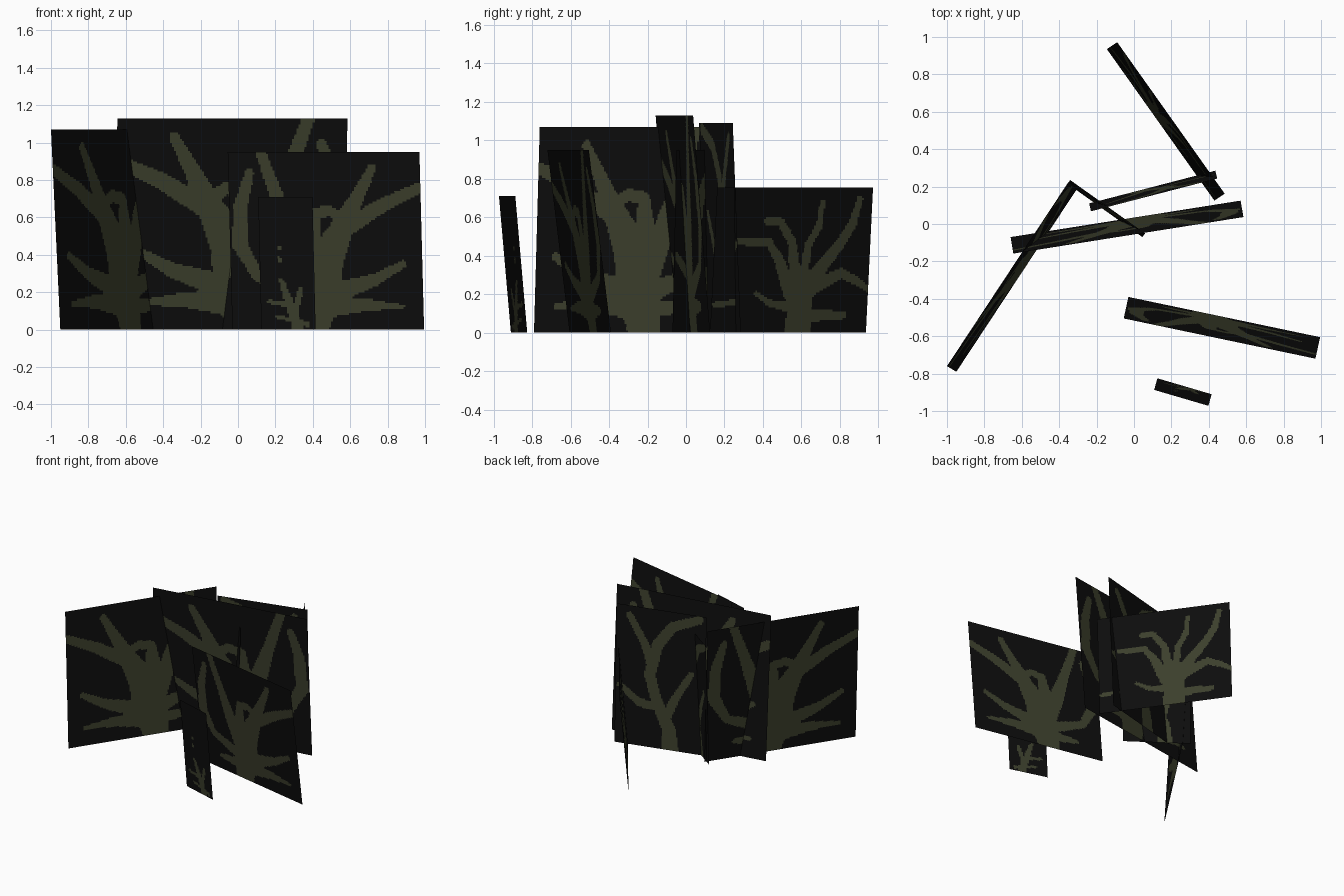
import bpy
import math


def material(name, rgb):
    m = bpy.data.materials.new(name)
    m.diffuse_color = (*rgb, 1)
    return m


black = material("black_backing", (0.004, 0.004, 0.004))
olive = material("dark_olive", (0.045, 0.050, 0.025))

# Branch drawings: strokes of (u, v, half width), as fractions of the card
BROAD = [
    [(.42, 0, .09), (.45, .2, .13), (.5, .4, .10), (.6, .6, .06), (.67, .75, .04), (.75, .91, .025)],
    [(.60, .57, .05), (.8, .7, .04), (1, .8, .03)],
    [(.52, .20, .06), (.75, .28, .035), (.9, .37, .02)],
    [(.52, .13, .06), (.70, .14, .035), (.89, .13, .012)],
    [(.60, .62, .03), (.52, .67, .03), (.44, .65, .035), (.42, .45, .06)],
    [(.42, .30, .09), (.33, .5, .06), (.26, .72, .04), (.17, 1, .03)],
    [(.38, .20, .05), (.14, .3, .03), (.05, .48, .045), (.06, .7, .04), (.11, .88, .025)],
    [(.40, .12, .05), (.2, .12, .02)],
]
SPREADING = [
    [(.56, 0, .11), (.57, .25, .10), (.55, .38, .05)],
    [(.50, .28, .06), (.42, .5, .04), (.35, .62, .03), (.16, .63, .025)],
    [(.53, .35, .05), (.5, .62, .035), (.42, .76, .03), (.33, .77, .025)],
    [(.58, .35, .04), (.6, .6, .03), (.67, .74, .03), (.68, .9, .02)],
    [(.62, .35, .06), (.8, .6, .04), (.88, .75, .035), (.92, .92, .025)],
    [(.62, .30, .06), (.82, .41, .035), (.92, .36, .03), (1, .3, .02)],
    [(.50, .18, .04), (.38, .2, .025), (.28, .27, .015)],
    [(.02, .19, .02), (.14, .21, .02)],
    [(.60, .12, .05), (.85, .12, .025)],
]
UPRIGHT = [
    [(.62, 0, .06), (.6, .15, .05), (.46, .34, .04), (.38, .52, .04), (.46, .74, .04),
     (.62, .89, .035), (.92, .97, .03)],
    [(.39, .60, .03), (.32, .74, .03), (.15, .93, .025)],
    [(.48, .30, .035), (.27, .31, .03), (.05, .42, .02)],
    [(.56, .22, .035), (.66, .37, .03), (.84, .57, .02)],
]
TWIG = [
    [(.68, 0, .045), (.55, .18, .035), (.42, .33, .025), (.38, .37, .015)],
    [(.15, .21, .015), (.5, .19, .025)],
    [(.74, .30, .02), (.6, .10, .03)],
    [(.30, .10, .015), (.85, .04, .02)],
    [(.37, .52, .01), (.37, .54, .01)],
    [(.37, .61, .01), (.37, .63, .01)],
]


def on_stroke(x, y, segs):
    for ax, ay, ar, dx, dy, dr, d2 in segs:
        t = ((x - ax) * dx + (y - ay) * dy) / d2
        t = min(1, max(0, t))
        r = ar + t * dr
        if (x - ax - t * dx) ** 2 + (y - ay - t * dy) ** 2 < r * r:
            return True
    return False


def card(name, start, end, lean, height, strokes, cell=0.011):
    """Leaning flat card; its bottom edge runs start -> end, top shifted by lean."""
    ex, ey = end[0] - start[0], end[1] - start[1]
    width = math.hypot(ex, ey)
    nu, nv = round(width / cell), round(height / cell)
    segs = []
    for s in strokes:
        for (u0, v0, r0), (u1, v1, r1) in zip(s, s[1:]):
            dx, dy = (u1 - u0) * width, (v1 - v0) * height
            segs.append((u0 * width, v0 * height, r0 * height, dx, dy,
                         (r1 - r0) * height, dx * dx + dy * dy))
    verts, faces, mats = [], [], []
    for j in range(nv + 1):
        for i in range(nu + 1):
            u, v = i / nu, j / nv
            verts.append((start[0] + ex * u + lean[0] * v,
                          start[1] + ey * u + lean[1] * v, height * v))
    for j in range(nv):
        for i in range(nu):
            a = j * (nu + 1) + i
            faces.append((a, a + 1, a + nu + 2, a + nu + 1))
            x, y = (i + .5) / nu * width, (j + .5) / nv * height
            mats.append(int(on_stroke(x, y, segs)))
    me = bpy.data.meshes.new(name)
    me.from_pydata(verts, [], faces)
    me.materials.append(black)
    me.materials.append(olive)
    me.polygons.foreach_set("material_index", mats)
    me.update()
    bpy.context.collection.objects.link(bpy.data.objects.new(name, me))


# Broad branch cards
card("centre_branch_card", (.570, .125), (-.660, -.070), (.015, -.088), 1.13, BROAD)
card("left_branch_card", (-.300, .195), (-.950, -.790), (-.050, .030), 1.07, BROAD)
card("front_branch_card", (-.030, -.390), (.995, -.605), (-.025, -.115), .95, BROAD)
# Rear spreading card
card("rear_branch_card", (.430, .125), (-.145, .935), (.055, .037), .755, SPREADING)
# Narrow cards
card("rear_upright_card", (.435, .285), (-.240, .110), (.010, -.042), 1.09, UPRIGHT)
card("inner_upright_card", (.045, -.070), (-.355, .215), (.014, .020), .95, UPRIGHT)
card("front_twig_card", (.125, -.825), (.415, -.910), (-.017, -.062), .71, TWIG)
